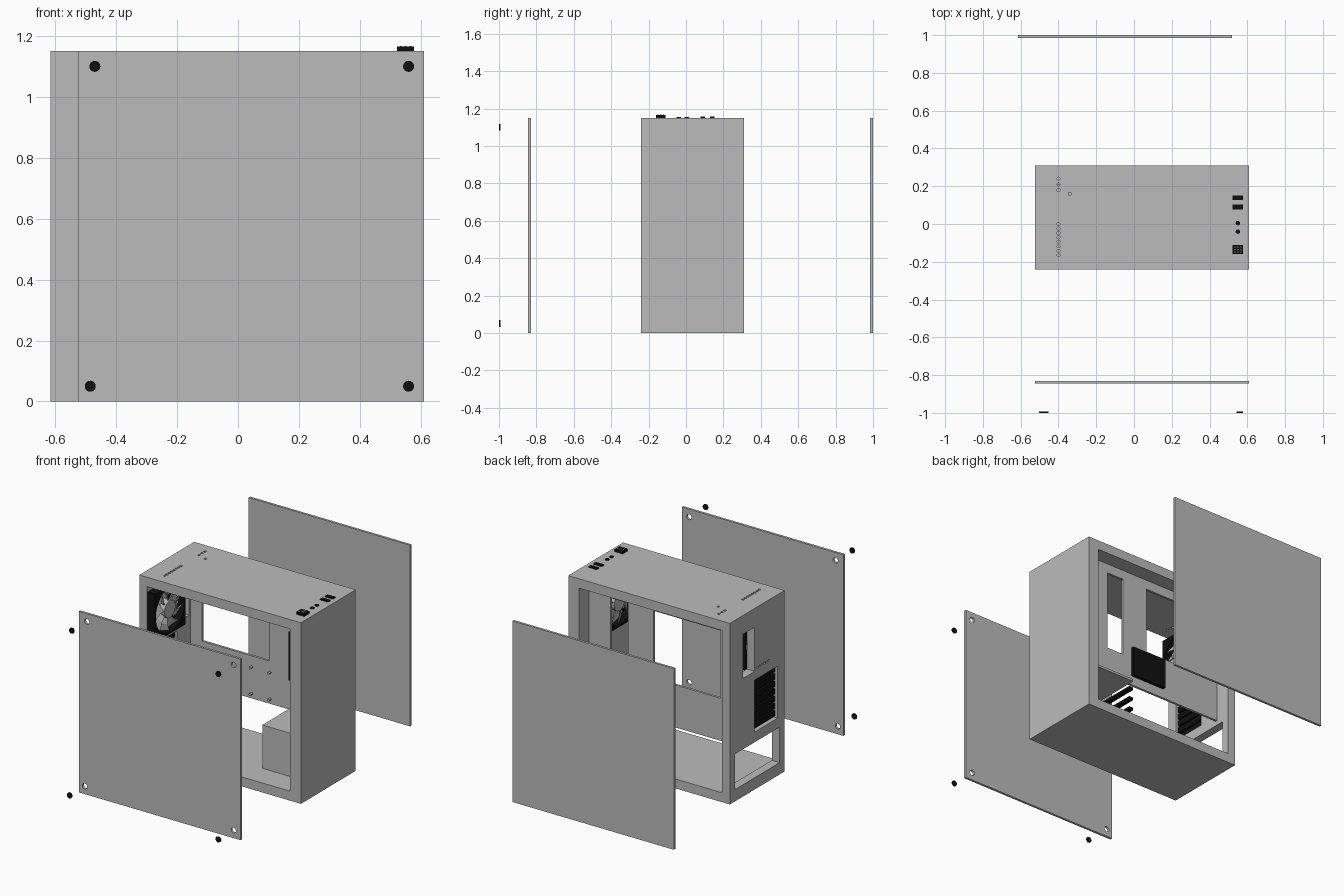
import bpy, bmesh, math
from mathutils import Matrix, Vector

if "Cube" in bpy.data.objects:
    bpy.data.objects.remove(bpy.data.objects["Cube"])


def material(name, value):
    m = bpy.data.materials.new(name)
    m.use_nodes = True
    col = (value, value, value, 1)
    m.diffuse_color = col
    m.node_tree.nodes["Principled BSDF"].inputs["Base Color"].default_value = col
    return m


GREY = material("case grey", 0.5)
BLACK = material("black plastic", 0.005)


def finish(name, bm, mat):
    bmesh.ops.recalc_face_normals(bm, faces=bm.faces)
    me = bpy.data.meshes.new(name)
    bm.to_mesh(me)
    bm.free()
    ob = bpy.data.objects.new(name, me)
    bpy.context.collection.objects.link(ob)
    me.materials.append(mat)
    return ob


def box(name, x, y, z, mat=GREY):
    """Box from (low, high) pairs on each axis."""
    bm = bmesh.new()
    bmesh.ops.create_cube(bm, size=1)
    for v in bm.verts:
        v.co = [(a + b) / 2 + c * (b - a) for (a, b), c in zip((x, y, z), v.co)]
    return finish(name, bm, mat)


def cylinder(name, centre, r, depth, axis, mat=GREY, sides=32):
    bm = bmesh.new()
    bmesh.ops.create_cone(bm, cap_ends=True, segments=sides, radius1=r, radius2=r, depth=depth)
    turn = {"x": Matrix.Rotation(math.pi / 2, 4, "Y"),
            "y": Matrix.Rotation(math.pi / 2, 4, "X"), "z": Matrix()}[axis]
    bm.transform(Matrix.Translation(centre) @ turn)
    ob = finish(name, bm, mat)
    bpy.ops.object.select_all(action="DESELECT")
    ob.select_set(True)
    bpy.context.view_layer.objects.active = ob
    bpy.ops.object.shade_smooth_by_angle()
    return ob


def cut(ob, cutters):
    """Subtract the cutters, bake the result and discard them."""
    for c in cutters:
        c.hide_render = True
        mod = ob.modifiers.new("cut", "BOOLEAN")
        mod.operation, mod.solver, mod.object = "DIFFERENCE", "EXACT", c
    dg = bpy.context.evaluated_depsgraph_get()
    me = bpy.data.meshes.new_from_object(ob.evaluated_get(dg))
    ob.modifiers.clear()
    ob.data = me
    for c in cutters:
        bpy.data.objects.remove(c)


X0, X1, Y0, Y1, H = -0.525, 0.61, -0.24, 0.31, 1.15

# Case shell, open on both sides, with rear and top cutouts
shell = box("case_shell", (X0, X1), (Y0, Y1), (0, H))
rear = (-0.6, -0.4)
cutters = [
    box("c", (-0.47, 0.535), (-1, 1), (0.06, 1.09)),
    box("c", rear, (0.06, 0.18), (0.75, 1.03)),
    box("c", rear, (-0.17, 0.06), (0.365, 0.695)),
    box("c", rear, (-0.19, 0.26), (0.075, 0.30)),
]
cutters += [cylinder("c", (-0.5, 0.03 - i * 0.022, 0.765), 0.007, 0.2, "x", sides=8) for i in range(6)]
top_holes = [(-0.4, -0.165 + i * 0.0235) for i in range(8)]
top_holes += [(-0.4, y) for y in (0.18, 0.21, 0.24)] + [(-0.34, 0.16)]
cutters += [cylinder("c", (x, y, 1.12), 0.008, 0.2, "z", sides=12) for x, y in top_holes]
cut(shell, cutters)

# Motherboard tray with cable windows
tray = box("motherboard_tray", (-0.475, 0.54), (0.195, 0.21), (0.33, 1.095))
cut(tray, [box("c", (-0.39, 0.08), (0, 0.4), (0.6, 1.03)),
           box("c", (0.26, 0.383), (0, 0.4), (0.515, 1.03))])
for x in (-0.04, 0.09):
    for z in (0.36, 0.53):
        cylinder("standoff", (x, 0.188, z), 0.008, 0.025, "y", sides=12)
box("storage_drive", (-0.05, 0.196), (0.209, 0.23), (0.39, 0.583), BLACK)

# Expansion slot covers
for i in range(7):
    z = 0.39 + i * 0.0467
    box("slot_cover", (-0.505, -0.485), (-0.172, 0.062), (z - 0.018, z + 0.018), BLACK)

# Drive cage with rails
box("cage_top", (0.224, 0.54), (-0.076, 0.26), (0.32, 0.335))
box("cage_wall", (0.224, 0.54), (-0.076, -0.06), (0.06, 0.32))
for x in (0.225, 0.505):
    for z in (0.12, 0.19, 0.26):
        box("drive_rail", (x, x + 0.03), (-0.06, 0.26), (z, z + 0.018), BLACK)


def fan(name, x, y, z, s):
    """Square fan whose axis runs along x; s is the way it faces."""
    d, h = 0.025, 0.155
    frame = box(name + "_frame", (x - d, x + d), (y - h, y + h), (z - h, z + h), BLACK)
    cut(frame, [cylinder("c", (x, y, z), 0.145, 0.2, "x", sides=40)])
    cylinder(name + "_hub", (x, y, z), 0.055, 0.046, "x")
    for k in range(4):
        a = math.pi / 4 + k * math.pi / 2
        bm = bmesh.new()
        bmesh.ops.create_cube(bm, size=1)
        bm.transform(Matrix.Translation((x - s * 0.02, y, z)) @ Matrix.Rotation(a, 4, "X")
                     @ Matrix.Translation((0, 0.1, 0)) @ Matrix.Diagonal((0.008, 0.1, 0.012, 1)))
        finish(name + "_strut", bm, BLACK)
    bm = bmesh.new()
    for k in range(9):
        a = k * math.tau / 9
        verts = []
        for r, sweep in ((0.05, 0), (0.095, 0.1), (0.138, 0.28)):
            for side in (-1, 1):
                t = a + sweep + side * 0.27
                verts.append(bm.verts.new((x + s * side * 0.015, y + r * math.cos(t), z + r * math.sin(t))))
        for j in (0, 2):
            bm.faces.new((verts[j], verts[j + 1], verts[j + 3], verts[j + 2]))
    blades = finish(name + "_blades", bm, GREY)
    mod = blades.modifiers.new("thickness", "SOLIDIFY")
    mod.thickness, mod.offset = 0.005, 0


fan("rear_fan", -0.445, -0.08, 0.9, 1)
fan("front_fan", 0.51, -0.03, 0.885, -1)

# Ports and buttons on the top
for y in (0.14, 0.09):
    box("port", (0.522, 0.578), (y - 0.012, y + 0.012), (H - 0.01, H + 0.007), BLACK)
for y in (0.005, -0.04):
    cylinder("audio_jack", (0.55, y, H), 0.012, 0.01, "z", BLACK, 20)
button = box("power_button", (0.522, 0.578), (-0.16, -0.11), (H - 0.01, H + 0.016), BLACK)
for i in range(3):
    for j in range(3):
        x, y = 0.534 + i * 0.016, -0.149 + j * 0.014
        box("button_stud", (x - 0.003, x + 0.003), (y - 0.003, y + 0.003), (H + 0.01, H + 0.0175), GREY)

# Side panels pulled away from the case, and the thumb screws
screws = [(-0.47, 1.1), (0.56, 1.1), (-0.485, 0.05), (0.56, 0.05)]
panel = box("right_side_panel", (X0, X1), (-0.845, -0.83), (0, H))
cut(panel, [cylinder("c", (x, -0.84, z), 0.017, 0.1, "y", sides=24) for x, z in screws])
box("left_side_panel", (-0.615, 0.52), (0.985, 1.0), (0, H))
for x, z in screws:
    cylinder("thumb_screw", (x, -0.9965, z), 0.018, 0.007, "y", BLACK, 24)
